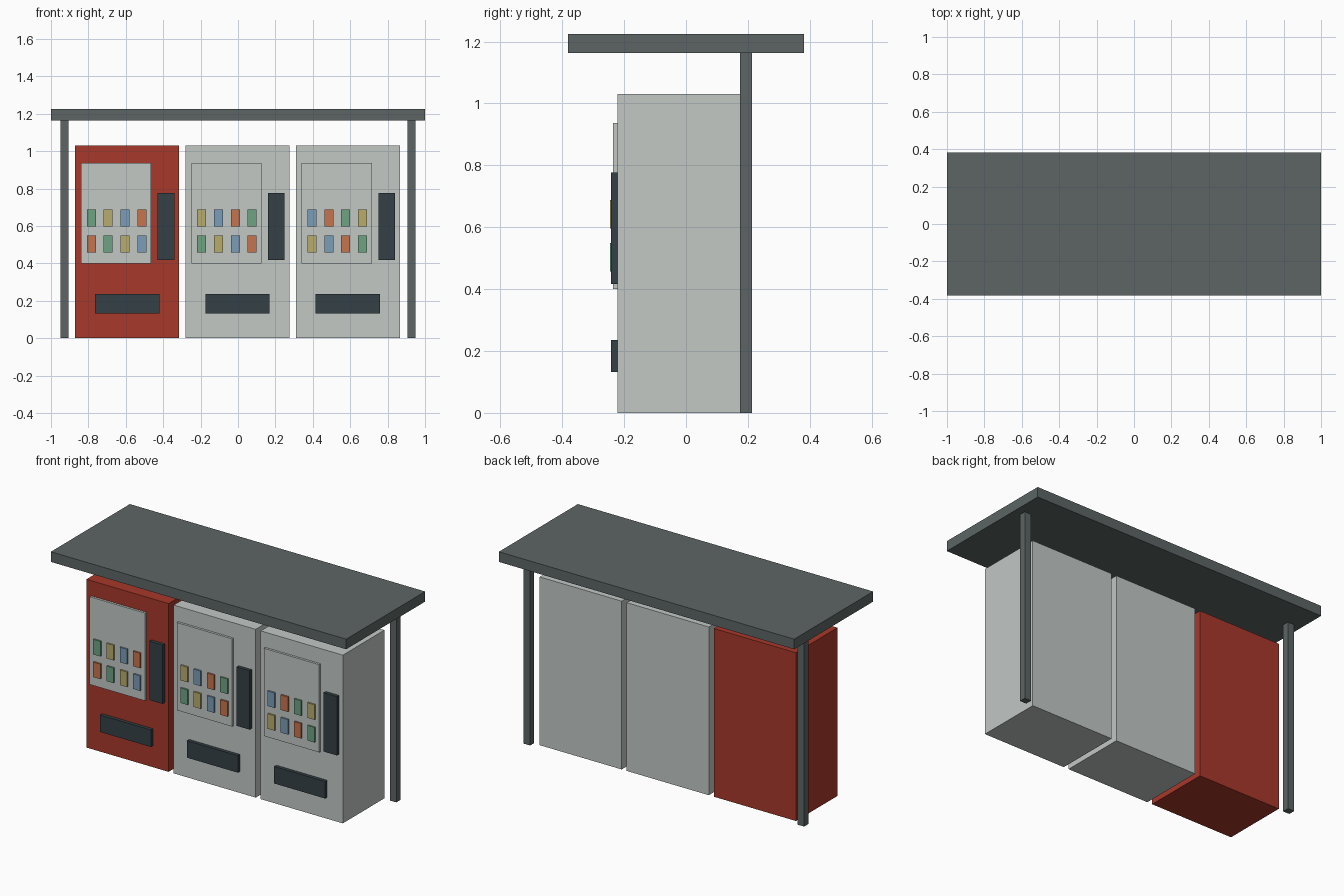
import bpy

if "Cube" in bpy.data.objects:
    bpy.data.objects.remove(bpy.data.objects["Cube"], do_unlink=True)


def material(name, rgb):
    """Flat material from an sRGB 0-255 colour."""
    lin = [((c / 255 + 0.055) / 1.055) ** 2.4 for c in rgb]
    mat = bpy.data.materials.new(name)
    mat.use_nodes = True
    mat.diffuse_color = (*lin, 1)
    mat.node_tree.nodes["Principled BSDF"].inputs["Base Color"].default_value = (*lin, 1)
    return mat


red = material("red", (168, 56, 42))
grey = material("light grey", (194, 200, 197))
dark = material("dark slate", (52, 64, 70))
steel = material("steel grey", (92, 101, 100))
products = [material("green", (110, 163, 131)), material("yellow", (184, 172, 110)),
            material("blue", (122, 157, 184)), material("orange", (198, 117, 78))]


def box(name, mat, x, y, z):
    """Box spanning the given (min, max) ranges."""
    spans = (x, y, z)
    bpy.ops.mesh.primitive_cube_add(size=1, location=[(a + b) / 2 for a, b in spans])
    obj = bpy.context.object
    obj.name = name
    obj.scale = [b - a for a, b in spans]
    bpy.ops.object.transform_apply(location=False, rotation=False, scale=True)
    obj.data.materials.append(mat)
    return obj


# Shelter: flat roof on two rear posts
box("roof", steel, (-1, 1), (-0.382, 0.382), (1.163, 1.225))
for side, sign in (("right", -1), ("left", 1)):
    c = sign * 0.928
    box(side + "_post", steel, (c - 0.022, c + 0.022), (0.174, 0.214), (0, 1.163))

# Three vending machines
FRONT, BACK = -0.222, 0.18
for i, (label, colour) in enumerate((("right", red), ("middle", grey), ("left", grey))):
    cx = (i - 1) * 0.59 - 0.0025

    def part(name, mat, x0, x1, z0, z1, y0, y1=FRONT + 0.01):
        box(label + "_" + name, mat, (cx + x0, cx + x1), (y0, y1), (z0, z1))

    part("cabinet", colour, -0.278, 0.278, 0, 1.03, FRONT, BACK)
    part("display_panel", grey, -0.247, 0.128, 0.4, 0.937, -0.236)
    part("control_panel", dark, 0.163, 0.252, 0.417, 0.777, -0.243)
    part("pickup_tray", dark, -0.172, 0.172, 0.132, 0.236, -0.243)

    # Two shelves of products, the colour order shifting by one each time
    for row, z in enumerate((0.596, 0.457)):
        for col in range(4):
            x = -0.192 + col * 0.09
            part(f"product_{row}_{col}", products[(i + col - row) % 4],
                 x - 0.024, x + 0.024, z, z + 0.092, -0.246)
